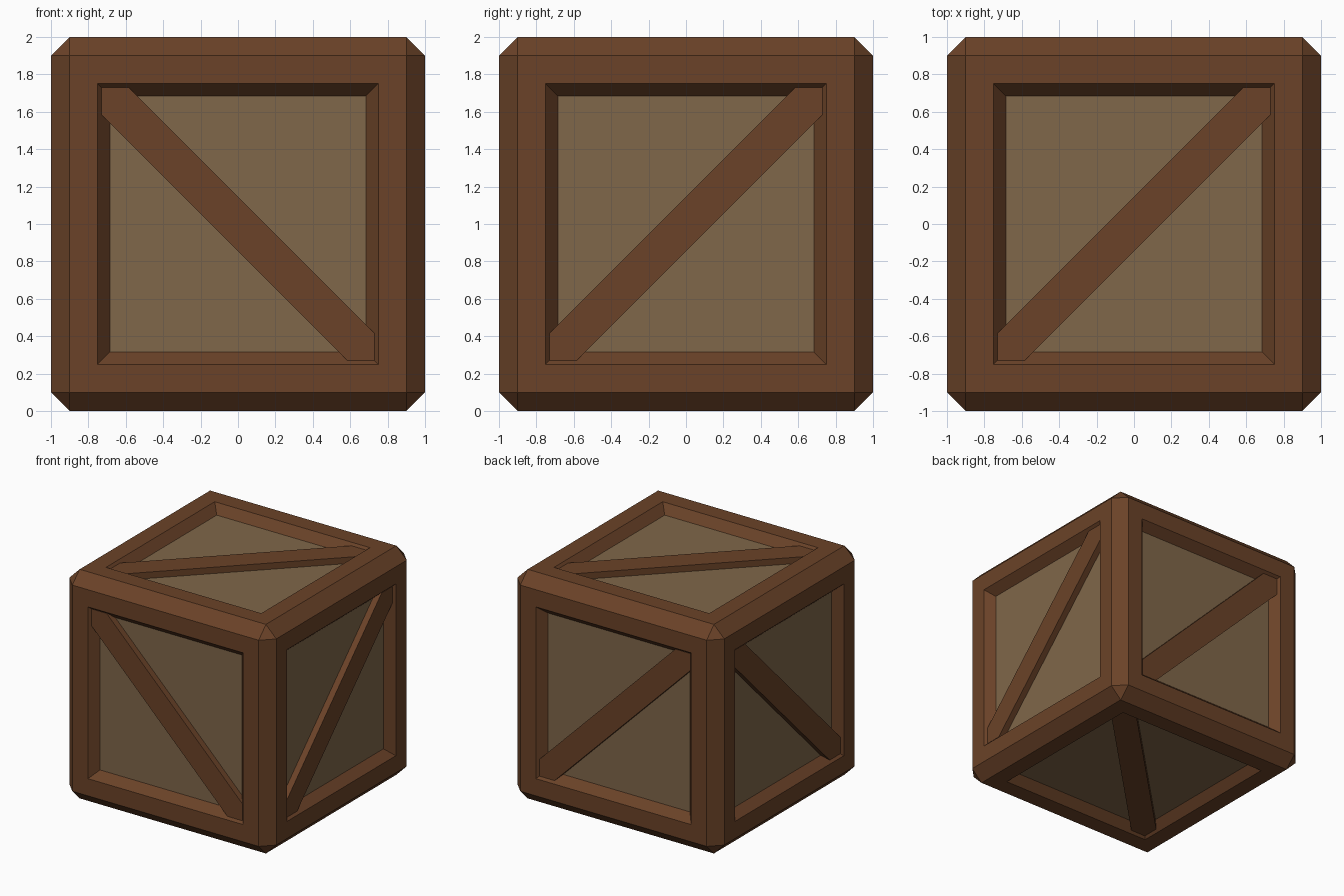
import bpy, bmesh
from mathutils import Vector

if "Cube" in bpy.data.objects:
    bpy.data.objects.remove(bpy.data.objects["Cube"])

CHAMFER, RIM, SLOPE, DEPTH = 0.10, 0.15, 0.065, 0.075
BRACE_DROP, BRACE_END, BRACE_HALF = 0.02, 0.73, 0.147


def material(name, color):
    m = bpy.data.materials.new(name)
    m.diffuse_color = (*color, 1)
    m.use_nodes = True
    m.node_tree.nodes["Principled BSDF"].inputs["Base Color"].default_value = m.diffuse_color
    return m


def add_object(name, bm, mats):
    bmesh.ops.recalc_face_normals(bm, faces=bm.faces)
    bmesh.ops.translate(bm, verts=bm.verts, vec=(0, 0, 1))
    mesh = bpy.data.meshes.new(name)
    bm.to_mesh(mesh)
    bm.free()
    for m in mats:
        mesh.materials.append(m)
    ob = bpy.data.objects.new(name, mesh)
    bpy.context.collection.objects.link(ob)
    return ob


dark_wood = material("dark_wood", (0.145, 0.055, 0.021))
light_wood = material("light_wood", (0.215, 0.135, 0.067))

# Crate body: chamfered cube, each side inset into a frame with a sunken panel
bm = bmesh.new()
bmesh.ops.create_cube(bm, size=2)
bmesh.ops.bevel(bm, geom=bm.edges[:], offset=CHAMFER, offset_type='OFFSET',
                segments=1, profile=0.5, affect='EDGES')
sides = [f for f in bm.faces if f.calc_area() > 1]
bmesh.ops.inset_individual(bm, faces=sides, thickness=RIM, use_even_offset=True)
bmesh.ops.inset_individual(bm, faces=sides, thickness=SLOPE, use_even_offset=True)
for f in sides:
    f.material_index = 1
    bmesh.ops.translate(bm, verts=f.verts[:], vec=-f.normal * DEPTH)
add_object("crate_body", bm, [dark_wood, light_wood])


# Diagonal brace on each side: a plank clipped to the square opening
def brace(name, normal, u_axis, v_axis):
    n, u, v = Vector(normal), Vector(u_axis), Vector(v_axis)
    e, c = BRACE_END, BRACE_END - BRACE_HALF
    outline = [(-e, -e), (-c, -e), (e, c), (e, e), (c, e), (-e, -c)]
    bm = bmesh.new()
    base = n * (1 - DEPTH - 0.005)
    face = bm.faces.new([bm.verts.new(base + u * a + v * b) for a, b in outline])
    ext = bmesh.ops.extrude_face_region(bm, geom=[face], use_keep_orig=True)
    top = [g for g in ext["geom"] if isinstance(g, bmesh.types.BMVert)]
    bmesh.ops.translate(bm, verts=top, vec=n * (DEPTH + 0.005 - BRACE_DROP))
    add_object(name, bm, [dark_wood])


X, Y, Z = (1, 0, 0), (0, 1, 0), (0, 0, 1)
NX, NY, NZ = (-1, 0, 0), (0, -1, 0), (0, 0, -1)
brace("front_brace", NY, NX, Z)
brace("back_brace", Y, NX, Z)
brace("right_brace", X, Y, Z)
brace("left_brace", NX, Y, Z)
brace("top_brace", Z, X, Y)
brace("bottom_brace", NZ, X, Y)
